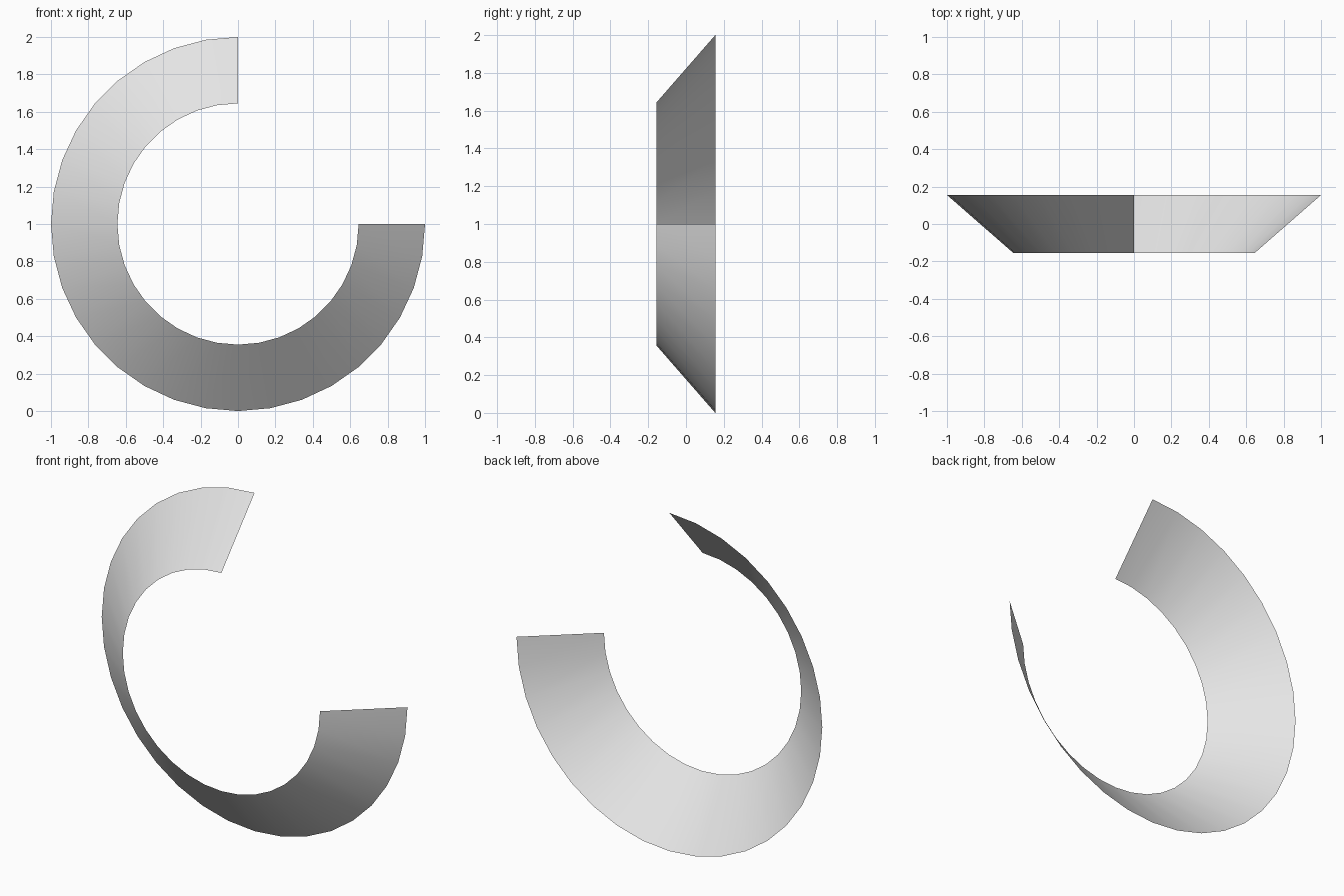
import bpy
import bmesh
from math import radians
from mathutils import Vector

default = bpy.data.objects.get("Cube")
if default:
    bpy.data.objects.remove(default, do_unlink=True)

CENTRE = Vector((0, 0, 1))
OUTER, INNER, HALF_DEPTH = 1.0, 0.645, 0.155

# Plain light grey
grey = bpy.data.materials.new("light_grey")
grey.use_nodes = True
colour = (0.8, 0.8, 0.8, 1)
grey.diffuse_color = colour
grey.node_tree.nodes["Principled BSDF"].inputs["Base Color"].default_value = colour

# Sloping edge swept three quarters of the way round the y axis
bm = bmesh.new()
back = bm.verts.new(CENTRE + Vector((0, HALF_DEPTH, OUTER)))
front = bm.verts.new(CENTRE + Vector((0, -HALF_DEPTH, INNER)))
edge = bm.edges.new((back, front))
bmesh.ops.spin(bm, geom=[back, front, edge], cent=CENTRE, axis=(0, 1, 0),
               angle=radians(-270), steps=27, use_duplicate=False)

# Faces point away from the axis
bm.normal_update()
inward = [f for f in bm.faces
          if f.normal.dot(f.calc_center_median() - CENTRE) < 0]
bmesh.ops.reverse_faces(bm, faces=inward)
for f in bm.faces:
    f.smooth = True

mesh = bpy.data.meshes.new("conical_band")
bm.to_mesh(mesh)
bm.free()
mesh.materials.append(grey)
band = bpy.data.objects.new("conical_band", mesh)
bpy.context.collection.objects.link(band)
